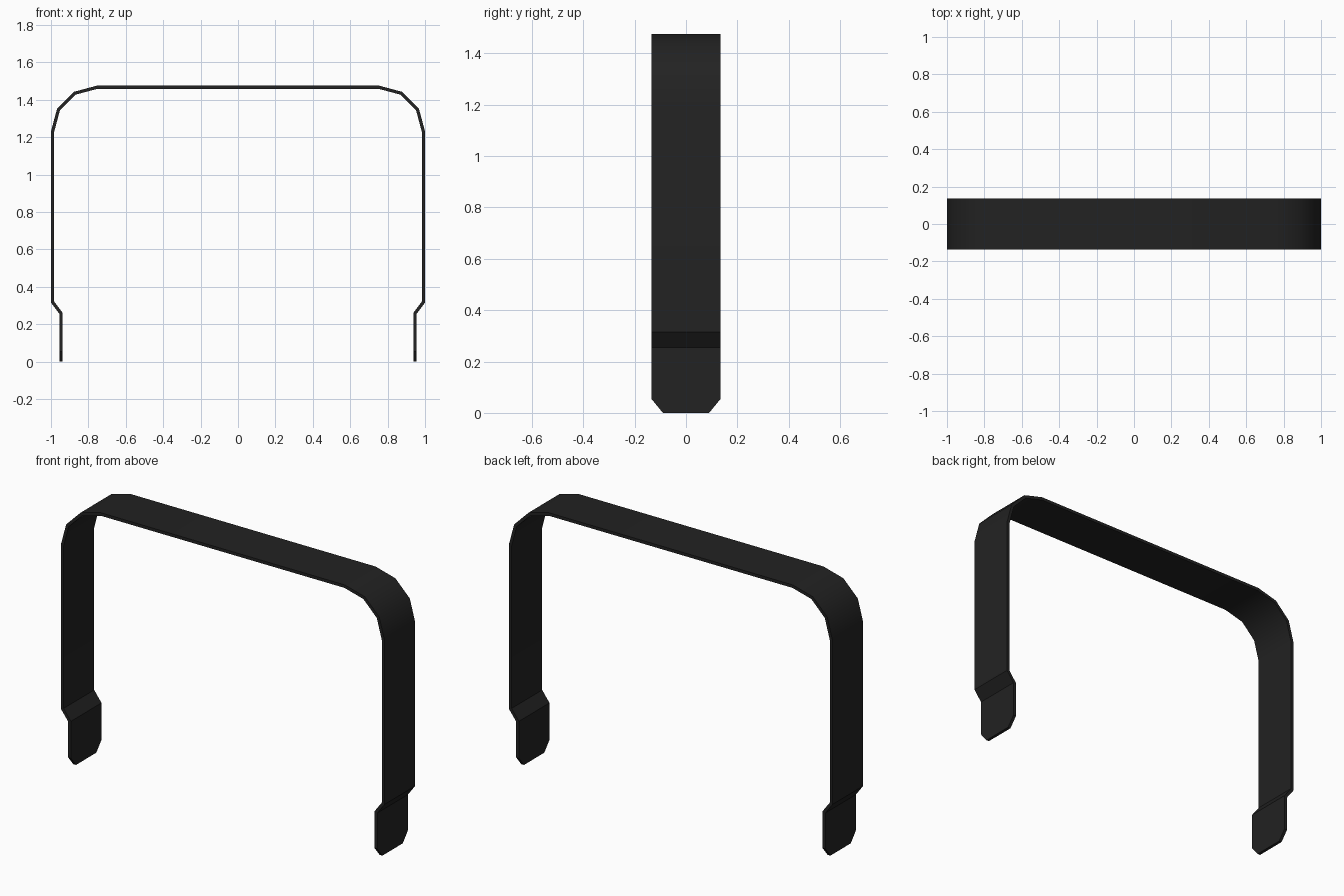
import bpy
import bmesh
from math import sin, cos, radians

cube = bpy.data.objects.get("Cube")
if cube:
    bpy.data.objects.remove(cube, do_unlink=True)

HALF_WIDTH = 0.135
TOP = 1.475
RADIUS = 0.245
THICKNESS = 0.017

black = bpy.data.materials.new("matte black")
black.use_nodes = True
colour = (0.016, 0.016, 0.016, 1)
black.diffuse_color = colour
black.node_tree.nodes["Principled BSDF"].inputs["Base Color"].default_value = colour

# Outer profile of one leg as (x, z, half width): tapered tip, inward step, rounded shoulder
leg = [(0.955, 0, 0.09), (0.955, 0.055, HALF_WIDTH), (0.955, 0.255, HALF_WIDTH),
       (1, 0.315, HALF_WIDTH)]
for angle in (0, 30, 60, 90):
    a = radians(angle)
    leg.append((1 - RADIUS + RADIUS * cos(a), TOP - RADIUS + RADIUS * sin(a), HALF_WIDTH))
profile = leg + [(-x, z, w) for x, z, w in reversed(leg)]

# Sweep the profile into a flat ribbon
bm = bmesh.new()
rows = [(bm.verts.new((x, -w, z)), bm.verts.new((x, w, z))) for x, z, w in profile]
for low, high in zip(rows, rows[1:]):
    bm.faces.new((low[0], low[1], high[1], high[0]))
mesh = bpy.data.meshes.new("strap_handle")
bm.to_mesh(mesh)
bm.free()
mesh.materials.append(black)

strap = bpy.data.objects.new("strap_handle", mesh)
bpy.context.collection.objects.link(strap)
bpy.ops.object.select_all(action='DESELECT')
strap.select_set(True)
bpy.context.view_layer.objects.active = strap

# Thicken inward, then smooth only the rounded shoulders
solid = strap.modifiers.new("thickness", 'SOLIDIFY')
solid.thickness = THICKNESS
solid.offset = -1
solid.use_even_offset = True
bpy.ops.object.modifier_apply(modifier=solid.name)
bpy.ops.object.shade_smooth_by_angle(angle=radians(33))
